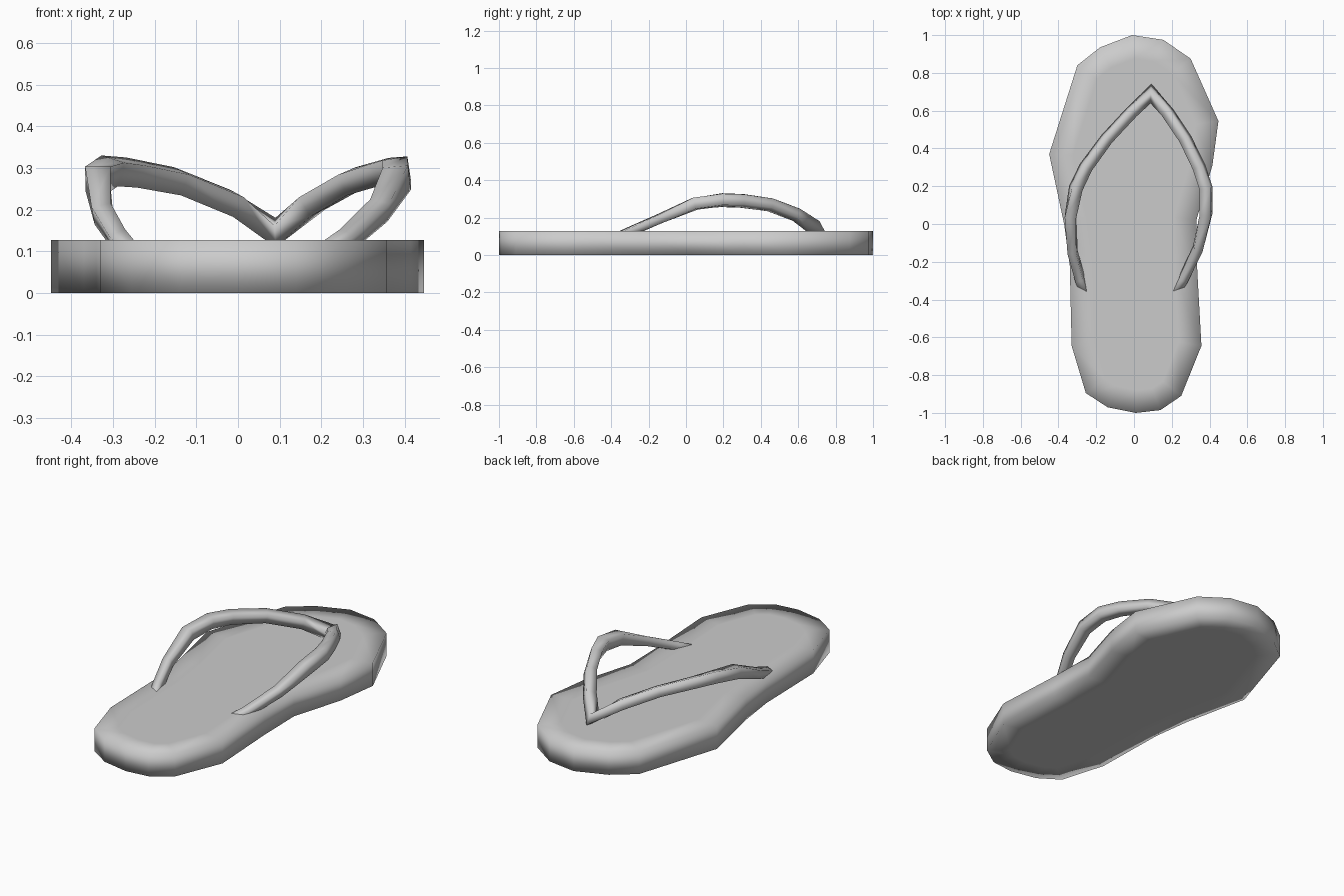
import bpy, bmesh, math
from mathutils import Vector

if "Cube" in bpy.data.objects:
    bpy.data.objects.remove(bpy.data.objects["Cube"])


def finish(bm, name):
    bmesh.ops.recalc_face_normals(bm, faces=bm.faces)
    for f in bm.faces:
        f.smooth = True
    mesh = bpy.data.meshes.new(name)
    bm.to_mesh(mesh)
    bm.free()
    obj = bpy.data.objects.new(name, mesh)
    bpy.context.collection.objects.link(obj)
    return obj


# Sole: extruded foot outline with an inset on both flat sides
OUTLINE = [(-0.01, 1.0), (0.155, 0.975), (0.30, 0.875), (0.447, 0.545),
           (0.415, 0.31), (0.33, 0.02), (0.335, -0.25), (0.357, -0.645),
           (0.25, -0.91), (0.14, -0.985), (0.01, -1.0), (-0.14, -0.97),
           (-0.255, -0.895), (-0.33, -0.645), (-0.34, -0.22), (-0.37, 0.0),
           (-0.449, 0.37), (-0.30, 0.84), (-0.18, 0.935)]
THICK = 0.127

bm = bmesh.new()
base = bm.faces.new([bm.verts.new((x, y, 0)) for x, y in OUTLINE])
ext = bmesh.ops.extrude_face_region(bm, geom=[base], use_keep_orig=True)
top_verts = [g for g in ext["geom"] if isinstance(g, bmesh.types.BMVert)]
bmesh.ops.translate(bm, verts=top_verts, vec=(0, 0, THICK))
bmesh.ops.recalc_face_normals(bm, faces=bm.faces)
caps = [f for f in bm.faces if len(f.verts) > 4]
bmesh.ops.inset_individual(bm, faces=caps, thickness=0.12, use_even_offset=True)
finish(bm, "sole")

# Strap: four-sided tube swept along a V path, twisting outward to the feet
# each point: x, y, z, radius, twist in degrees
PATH = [
    (-0.245, -0.40, 0.080, 0.029, 70), (-0.285, -0.295, 0.127, 0.030, 68),
    (-0.325, -0.15, 0.190, 0.033, 58), (-0.336, 0.04, 0.274, 0.043, 45),
    (-0.308, 0.19, 0.293, 0.042, 28), (-0.255, 0.30, 0.289, 0.040, 25),
    (-0.145, 0.45, 0.268, 0.038, 25), (-0.015, 0.59, 0.215, 0.038, 25),
    (0.09, 0.690, 0.145, 0.039, 25),
    (0.178, 0.59, 0.215, 0.038, 25), (0.272, 0.45, 0.268, 0.038, 25),
    (0.345, 0.30, 0.289, 0.040, 28), (0.381, 0.19, 0.293, 0.043, 36),
    (0.381, 0.05, 0.274, 0.043, 40), (0.338, -0.13, 0.198, 0.034, 58),
    (0.260, -0.295, 0.127, 0.030, 68), (0.190, -0.40, 0.080, 0.029, 70)]
SIDES = 4
pts = [Vector(p[:3]) for p in PATH]

bm = bmesh.new()
rings = []
for i, (p, (_, _, _, rad, twist)) in enumerate(zip(pts, PATH)):
    a = (p - pts[max(i - 1, 0)]).normalized()
    b = (pts[min(i + 1, len(pts) - 1)] - p).normalized()
    t = (a + b).normalized()
    side = t.cross(Vector((0, 0, 1))).normalized()
    up = side.cross(t)
    # widen the ring where the path turns sharply in plan
    seg = (b if b.length else a).xy.normalized()
    mitre = 1 / max(seg.dot(t.xy.normalized()), 0.4)
    angles = [2 * math.pi * k / SIDES - math.radians(twist) for k in range(SIDES)]
    rings.append([bm.verts.new(p + side * (rad * mitre * math.sin(q))
                               + up * (rad * math.cos(q))) for q in angles])
for r, s in zip(rings, rings[1:]):
    for k in range(SIDES):
        n = (k + 1) % SIDES
        bm.faces.new((r[k], r[n], s[n], s[k]))
bm.faces.new(rings[0])
bm.faces.new(rings[-1])
finish(bm, "strap")
